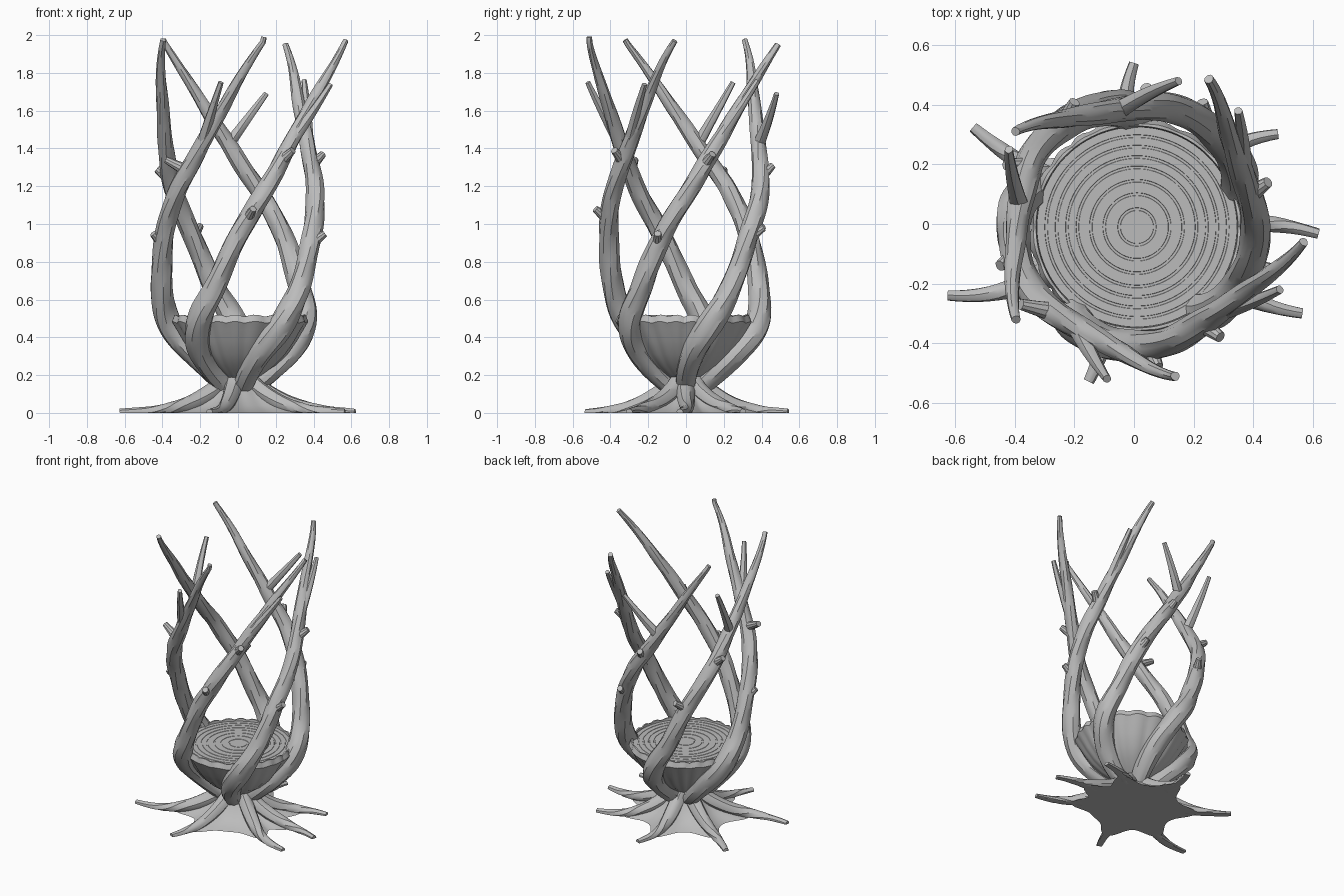
import bpy, bmesh, math, random
from math import sin, cos, pi, radians
from mathutils import Vector

random.seed(4)
cube = bpy.data.objects.get("Cube")
if cube:
    bpy.data.objects.remove(cube)


def material(name, v):
    m = bpy.data.materials.new(name)
    m.use_nodes = True
    m.diffuse_color = (v, v, v, 1)
    m.node_tree.nodes["Principled BSDF"].inputs["Base Color"].default_value = (v, v, v, 1)
    return m


wood = material("grey wood", 0.5)


def finish(name, bm, angle=35):
    bmesh.ops.recalc_face_normals(bm, faces=bm.faces)
    me = bpy.data.meshes.new(name)
    bm.to_mesh(me)
    bm.free()
    me.materials.append(wood)
    ob = bpy.data.objects.new(name, me)
    bpy.context.collection.objects.link(ob)
    bpy.ops.object.select_all(action="DESELECT")
    ob.select_set(True)
    bpy.context.view_layer.objects.active = ob
    bpy.ops.object.shade_smooth_by_angle(angle=radians(angle))


def loft(bm, rings):
    """Skin a list of point rings and cap both ends."""
    loops = [[bm.verts.new(p) for p in ring] for ring in rings]
    for a, b in zip(loops, loops[1:]):
        for i in range(len(a)):
            j = (i + 1) % len(a)
            bm.faces.new((a[i], a[j], b[j], b[i]))
    bm.faces.new(loops[0])
    bm.faces.new(loops[-1])


def lerp(table, t):
    """Smoothly interpolate rows of (key, values...) at t."""
    t = min(max(t, table[0][0]), table[-1][0])
    for k in range(len(table) - 1):
        a, b = table[k], table[k + 1]
        if t <= b[0]:
            p, q = table[max(k - 1, 0)], table[min(k + 2, len(table) - 1)]
            h = b[0] - a[0]
            u = (t - a[0]) / h
            out = []
            for n in range(1, len(a)):
                ma = (b[n] - p[n]) / (b[0] - p[0]) * h
                mb = (q[n] - a[n]) / (q[0] - a[0]) * h
                out.append((2*u**3 - 3*u*u + 1) * a[n] + (u**3 - 2*u*u + u) * ma
                           + (3*u*u - 2*u**3) * b[n] + (u**3 - u*u) * mb)
            return out


def tube(bm, path, radii, sides=18, bark=0.0, floor=False):
    """Tube along a path with lengthwise bark ridges."""
    rings, phase = [], random.uniform(0, 6)
    for i, p in enumerate(path):
        d = (path[min(i + 1, len(path) - 1)] - path[max(i - 1, 0)]).normalized()
        out = Vector((p.x, p.y, 0.0))
        u = (out - d * out.dot(d)).normalized()
        v = d.cross(u)
        ring = []
        for k in range(sides):
            a = 2 * pi * k / sides
            ridge = (1 if k % 2 else -1) * (0.4 + 0.6 * sin(i * 0.5 + k * 2.1 + phase))
            r = radii[i] * (1 + bark * (ridge + 0.4 * sin(2 * a + i * 0.35 + phase)))
            q = p + u * r * cos(a) + v * r * sin(a)
            if floor:
                q.z = max(q.z, 0.0)
            ring.append(q)
        rings.append(ring)
    loft(bm, rings)


# Twisting branches: height, angle, distance from axis, thickness
COURSE = [(0.13, -74, 0.07, 0.050), (0.22, -70, 0.17, 0.058), (0.32, -64, 0.27, 0.064),
          (0.42, -56, 0.35, 0.066), (0.52, -48, 0.39, 0.064), (0.65, -37, 0.403, 0.057),
          (0.95, -17, 0.41, 0.051), (1.15, 0, 0.41, 0.048), (1.4, 22, 0.4, 0.042),
          (1.65, 43, 0.438, 0.032), (1.97, 64, 0.555, 0.015)]


def polar(deg, r, z):
    return Vector((r * cos(radians(deg)), r * sin(radians(deg)), z))


# Per branch: tip turn, tip flare, tip height, twig tip, stub tips
BRANCHES = [
    ("left_rear", 0, 0.0, 1.95, (0.35, 0.38, 1.76), ((0.46, -0.15, 0.95), (0.45, 0.14, 1.37))),
    ("rear", 6, -0.05, 1.975, (0.15, 0.48, 1.69), ((0.23, 0.41, 0.98), (0.04, 0.46, 1.31))),
    ("right_rear", 11, -0.045, 1.975, (-0.42, 0.25, 1.75), ((-0.2, 0.41, 0.99), (-0.43, 0.2, 1.29))),
    ("right_front", 5, -0.025, 1.99, (-0.09, -0.52, 1.75), ((-0.45, -0.14, 0.95), (-0.38, -0.27, 1.34))),
    ("left_front", 2, 0.018, 1.97, (0.49, -0.22, 1.74), ((0.08, -0.48, 1.08), (0.29, -0.38, 1.39)))]

for n, (name, turn, flare, top, twig, stubs) in enumerate(BRANCHES):
    def at(z):
        a, r, t = lerp(COURSE, z)
        k = max(0, (z - 1.2) / 0.77)
        return polar(a + 72 * n + turn * k, r + flare * k, z), t

    bm = bmesh.new()
    pts = [at(0.13 + (top - 0.13) * i / 70) for i in range(71)]
    tube(bm, [p for p, t in pts], [t for p, t in pts], bark=0.07)
    # Forked twig, bowed slightly outward
    start, end = at(1.42)[0], Vector(twig)
    mid = (start + end) / 2 + Vector((start.x, start.y, 0)) * 0.03
    path = [start * (1 - u)**2 + mid * 2*u*(1 - u) + end * u*u for u in (i / 10 for i in range(11))]
    tube(bm, path, [0.032 - 0.018 * i / 10 for i in range(11)], 10, 0.05)
    # Short cut stubs
    for tip in stubs:
        tip = Vector(tip)
        root = at(tip.z - 0.06)[0]
        tube(bm, [root.lerp(tip, s) for s in (0, 0.5, 1)], [0.034, 0.026, 0.019], 10)
    finish(name + "_branch", bm)

# Roots: angle, reach and sideways bend
ROOTS = [(149, 0.63, 3), (90, 0.54, 6), (32, 0.57, 8), (-3, 0.62, 4),
         (-28, 0.64, -6), (-106, 0.55, 3), (201, 0.67, 8)]
ROOT_SHAPE = [(0, 0.05, 0.19, 0.046), (0.18, 0.14, 0.115, 0.048), (0.4, 0.28, 0.048, 0.042),
              (0.7, 0.45, 0.013, 0.029), (1, 0.63, 0.003, 0.018)]
bm = bmesh.new()
for deg, reach, bend in ROOTS:
    path, radii = [], []
    for i in range(21):
        u = i / 20
        r, z, t = lerp(ROOT_SHAPE, u)
        path.append(polar(deg + bend * sin(pi * u), r * reach / 0.63, z))
        radii.append(t)
    tube(bm, path, radii, 12, 0.05, True)
finish("roots", bm)

# Flared foot joining the roots
FOOT = [(0.0, 0.41), (0.014, 0.35), (0.04, 0.27), (0.08, 0.195), (0.135, 0.13),
        (0.2, 0.095), (0.28, 0.09)]


def web(deg):
    near = min(abs((deg - a - bend * 0.8 + 180) % 360 - 180) for a, reach, bend in ROOTS)
    return 0.7 + 0.3 * math.exp(-(near / 13) ** 2)


bm = bmesh.new()
loft(bm, [[polar(d, r * (1 + (web(d) - 1) * min(1, r / 0.3)), z) for d in range(0, 360, 5)]
          for z, r in FOOT])
finish("root_foot", bm)

# Ribbed bowl with a bevelled, scalloped bark rim: height, radius, rib depth, scallop
BOWL = [(0.16, 0.06, 0, 0), (0.2, 0.12, 0.03, 0), (0.25, 0.19, 0.03, 0), (0.31, 0.25, 0.03, 0),
        (0.38, 0.3, 0.03, 0), (0.44, 0.335, 0.03, 0), (0.48, 0.36, 0.03, 0.01),
        (0.515, 0.348, 0.01, 0.012), (0.515, 0.339, 0, 0.012), (0.48, 0.335, 0, 0)]
bm = bmesh.new()
rings = []
for z, r, depth, scallop in BOWL:
    ring = []
    for d in range(0, 360, 3):
        a = radians(d)
        rib = abs(sin(11 * a + 0.8 * sin(3 * a))) - 0.6
        ring.append(polar(d, r * (1 + depth * rib), z + scallop * rib) + Vector((0.01, -0.01, 0)))
    rings.append(ring)
loft(bm, rings)
finish("seat_bowl", bm)

# Seat top with fine growth rings
bm = bmesh.new()
profile = [(0.336, 0.46), (0.336, 0.502)]
for r in (0.305, 0.27, 0.235, 0.2, 0.155, 0.11, 0.06):
    profile += [(r + 0.005, 0.502), (r + 0.004, 0.5), (r - 0.004, 0.5), (r - 0.005, 0.502)]
profile.append((0.02, 0.502))
loft(bm, [[polar(d, r, z) + Vector((0.01, -0.01, 0)) for d in range(0, 360, 4)] for r, z in profile])
finish("seat_top", bm, 20)
